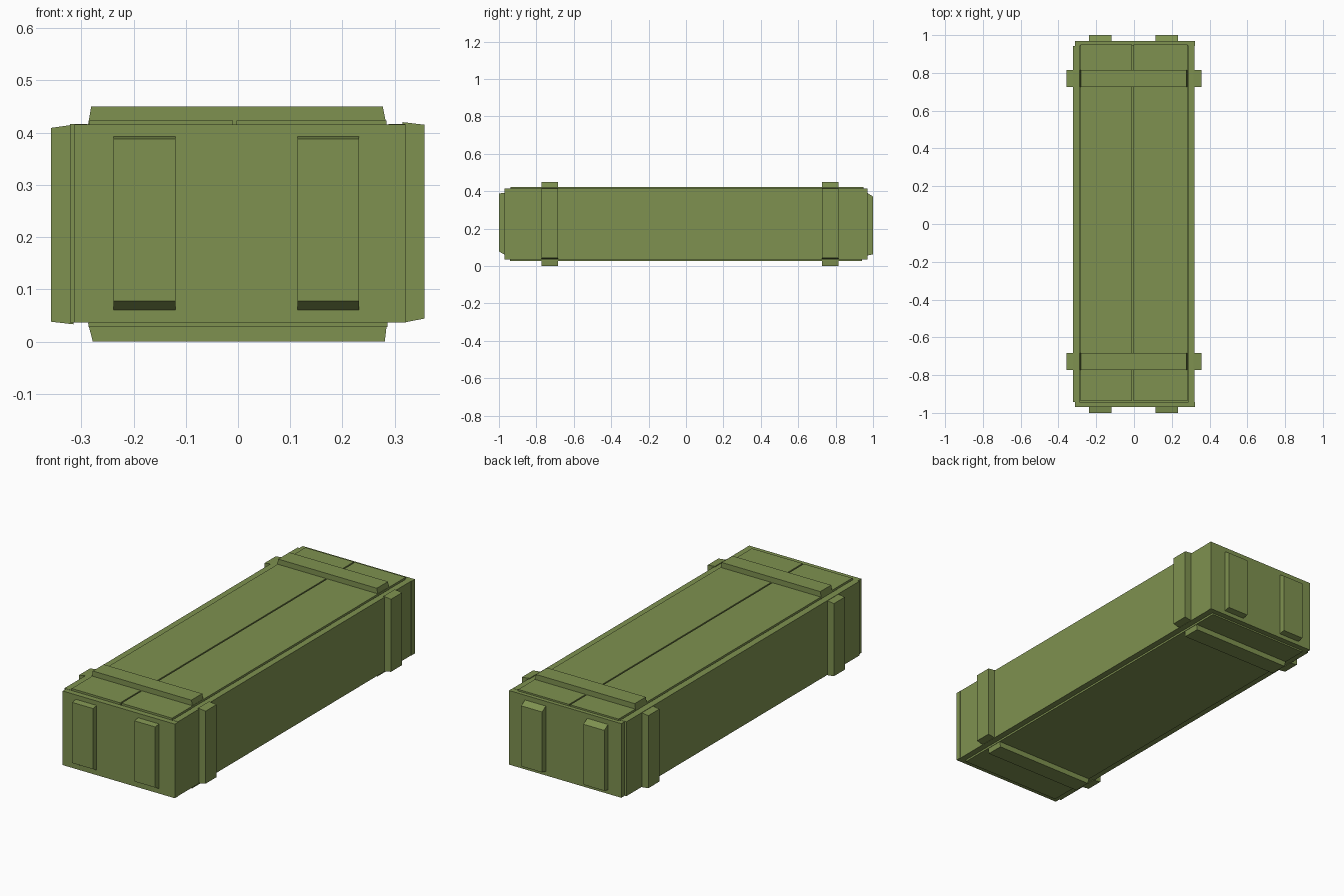
import bpy, bmesh

if "Cube" in bpy.data.objects:
    bpy.data.objects.remove(bpy.data.objects["Cube"])

green = bpy.data.materials.new("olive_green_paint")
green.diffuse_color = (0.21, 0.285, 0.08, 1)
green.use_nodes = True
green.node_tree.nodes["Principled BSDF"].inputs["Base Color"].default_value = green.diffuse_color


def loft(name, axis, d0, d1, r0, r1=None):
    """Block between two rectangles (u0, u1, v0, v1) at d0 and d1 along an axis."""
    r1 = r1 or r0
    u, v = [a for a in range(3) if a != axis]
    bm = bmesh.new()
    rings = []
    for d, r in ((d0, r0), (d1, r1)):
        ring = []
        for a, b in ((r[0], r[2]), (r[1], r[2]), (r[1], r[3]), (r[0], r[3])):
            co = [0, 0, 0]
            co[axis], co[u], co[v] = d, a, b
            ring.append(bm.verts.new(co))
        rings.append(ring)
    for ring in rings:
        bm.faces.new(ring)
    for i in range(4):
        j = (i + 1) % 4
        bm.faces.new((rings[0][i], rings[0][j], rings[1][j], rings[1][i]))
    bmesh.ops.recalc_face_normals(bm, faces=bm.faces)
    me = bpy.data.meshes.new(name)
    bm.to_mesh(me)
    bm.free()
    me.materials.append(green)
    ob = bpy.data.objects.new(name, me)
    bpy.context.collection.objects.link(ob)
    return ob


# Side and end walls
loft("left_wall", 0, -0.322, -0.288, (-0.942, 0.942, 0.036, 0.416))
loft("right_wall", 0, 0.288, 0.32, (-0.942, 0.942, 0.036, 0.416))
loft("front_wall", 1, -0.97, -0.942, (-0.313, 0.322, 0.036, 0.415))
loft("back_wall", 1, 0.942, 0.97, (-0.313, 0.322, 0.036, 0.415))

# Lid planks with a narrow gap, and the floor
loft("lid_plank_left", 2, 0.39, 0.423, (-0.284, -0.010, -0.938, 0.950))
loft("lid_plank_right", 2, 0.39, 0.423, (-0.003, 0.284, -0.938, 0.950))
loft("lid_lining", 2, 0.37, 0.40, (-0.288, 0.288, -0.942, 0.942))
loft("floor_panel", 2, 0.028, 0.06, (-0.286, 0.286, -0.942, 0.942))

# Battens around the box near each end
for end, y0, y1 in (("front", -0.772, -0.684), ("back", 0.726, 0.816)):
    loft(end + "_lid_batten", 2, 0.415, 0.45,
         (-0.287, 0.284, y0, y1), (-0.281, 0.277, y0, y1))
    loft(end + "_floor_batten", 2, 0.035, 0.0,
         (-0.287, 0.285, y0, y1), (-0.278, 0.281, y0, y1))
    loft(end + "_left_batten", 0, -0.315, -0.358,
         (y0, y1, 0.033, 0.415), (y0, y1, 0.038, 0.409))
    loft(end + "_right_batten", 0, 0.315, 0.357,
         (y0, y1, 0.036, 0.420), (y0, y1, 0.044, 0.415))

# Upright battens on the two end walls, with sloped ends
for side, x0, x1 in (("left", -0.238, -0.120), ("right", 0.114, 0.232)):
    loft("front_" + side + "_upright", 1, -0.965, -1.0,
         (x0, x1, 0.058, 0.393), (x0, x1, 0.078, 0.388))
    loft("back_" + side + "_upright", 1, 0.965, 1.0,
         (x0, x1, 0.056, 0.394), (x0, x1, 0.063, 0.372))
